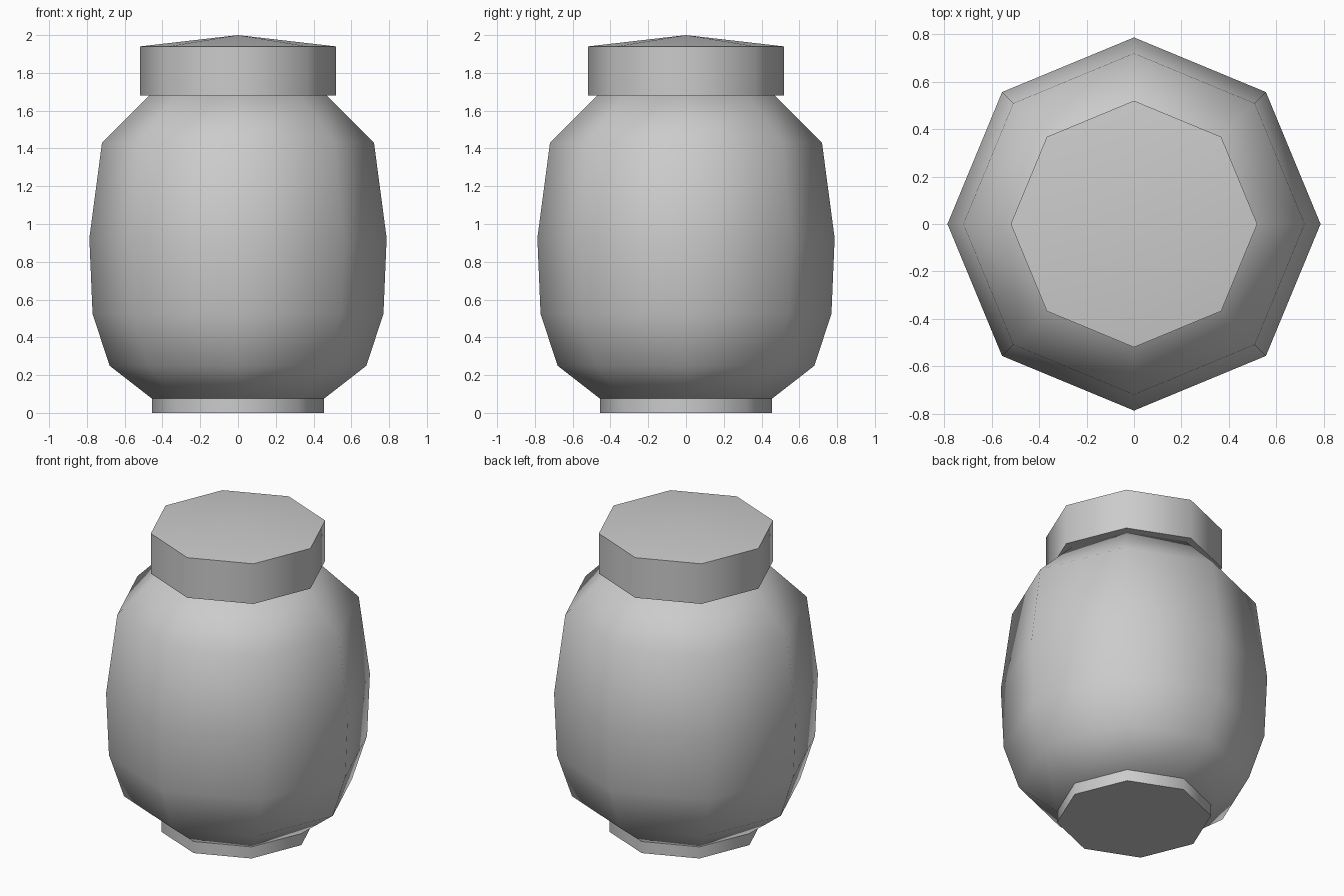
import bpy
import bmesh
from math import cos, sin, tau, radians

SIDES = 8

cube = bpy.data.objects.get("Cube")
if cube:
    bpy.data.objects.remove(cube, do_unlink=True)

grey = bpy.data.materials.new("plain_grey")
grey.use_nodes = True
color = (0.6, 0.6, 0.6, 1)
grey.diffuse_color = color
grey.node_tree.nodes["Principled BSDF"].inputs["Base Color"].default_value = color


def turned(name, profile, peak=None):
    """Revolve (radius, height) points into a closed part, with an optional peak."""
    bm = bmesh.new()
    rings = [[bm.verts.new((r * cos(tau * i / SIDES), r * sin(tau * i / SIDES), z))
              for i in range(SIDES)] for r, z in profile]
    for low, high in zip(rings, rings[1:]):
        for i in range(SIDES):
            j = (i + 1) % SIDES
            bm.faces.new((low[i], low[j], high[j], high[i]))
    bm.faces.new(rings[0][::-1])
    if peak:
        tip = bm.verts.new((0, 0, peak))
        for i in range(SIDES):
            bm.faces.new((rings[-1][i], rings[-1][(i + 1) % SIDES], tip))
    else:
        bm.faces.new(rings[-1])
    mesh = bpy.data.meshes.new(name)
    bm.to_mesh(mesh)
    bm.free()
    mesh.materials.append(grey)
    obj = bpy.data.objects.new(name, mesh)
    bpy.context.collection.objects.link(obj)
    bpy.ops.object.select_all(action="DESELECT")
    obj.select_set(True)
    bpy.context.view_layer.objects.active = obj
    bpy.ops.object.shade_smooth_by_angle(angle=radians(48))
    return obj


# Foot ring, rounded jar body and overhanging lid
turned("foot", [(0.455, 0), (0.455, 0.075)])
turned("jar_body", [(0.455, 0.075), (0.68, 0.25), (0.77, 0.525), (0.787, 0.925),
                    (0.72, 1.43), (0.465, 1.685)])
turned("lid", [(0.52, 1.68), (0.52, 1.94)], peak=2.0)
